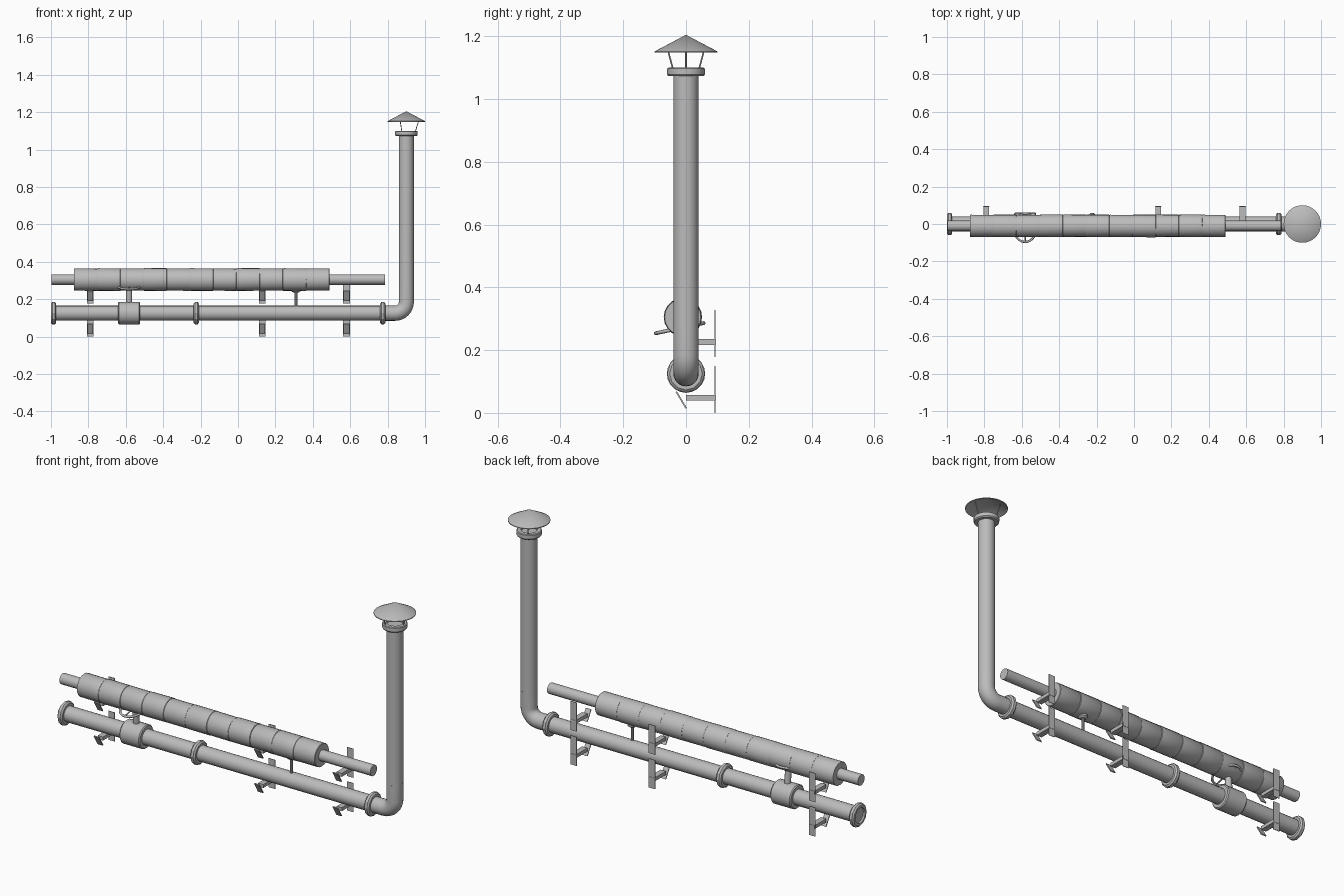
import bpy, bmesh, math, random
from mathutils import Vector, Matrix

if "Cube" in bpy.data.objects:
    bpy.data.objects.remove(bpy.data.objects["Cube"])

random.seed(4)
metal = bpy.data.materials.new("galvanised_grey")
metal.diffuse_color = (0.5, 0.5, 0.5, 1)
metal.use_nodes = True
metal.node_tree.nodes["Principled BSDF"].inputs["Base Color"].default_value = metal.diffuse_color


def finish(name, bm, angle=35):
    bmesh.ops.recalc_face_normals(bm, faces=bm.faces)
    mesh = bpy.data.meshes.new(name)
    bm.to_mesh(mesh)
    bm.free()
    mesh.materials.append(metal)
    ob = bpy.data.objects.new(name, mesh)
    bpy.context.collection.objects.link(ob)
    bpy.ops.object.select_all(action='DESELECT')
    ob.select_set(True)
    bpy.context.view_layer.objects.active = ob
    bpy.ops.object.shade_smooth_by_angle(angle=math.radians(angle))
    return ob


def lathe(name, profile, origin, axis, sides=20, angle=35):
    """Turn (radius, distance) points around an axis; radius 0 closes the end."""
    bm = bmesh.new()
    rot = Vector(axis).to_track_quat('Z', 'Y')
    rings = []
    for r, t in profile:
        n = 1 if r == 0 else sides
        rings.append([bm.verts.new(Vector(origin) + rot @ Vector(
            (r * math.cos(2 * math.pi * i / sides), r * math.sin(2 * math.pi * i / sides), t)))
            for i in range(n)])
    for a, b in zip(rings, rings[1:]):
        for i in range(sides):
            j = (i + 1) % sides
            quad = [a[i % len(a)], a[j % len(a)], b[j % len(b)], b[i % len(b)]]
            bm.faces.new(list(dict.fromkeys(quad)))
    return finish(name, bm, angle)


def rod(name, a, b, r, sides=20):
    d = Vector(b) - Vector(a)
    return lathe(name, [(0, 0), (r, 0), (r, d.length), (0, d.length)], a, d, sides)


def box(name, centre, size, tilt=0):
    bm = bmesh.new()
    m = (Matrix.Translation(centre) @ Matrix.Rotation(tilt, 4, 'X')
         @ Matrix.Diagonal((*size, 1)))
    bmesh.ops.create_cube(bm, size=1, matrix=m)
    return finish(name, bm)


# Lower exhaust pipe, elbow and chimney
PZ, CX, R = 0.125, 0.90, 0.04
rod("lower_pipe", (-0.99, 0, PZ), (0.79, 0, PZ), R)
rod("chimney_pipe", (CX, 0, 0.27), (CX, 0, 1.09), R)

bend = 0.06
path = [(0.78, PZ, 0)]
for k in range(9):
    a = math.pi / 2 * k / 8
    path.append((CX - bend + bend * math.sin(a), PZ + bend - bend * math.cos(a), a))
path.append((CX, 0.27, math.pi / 2))
bm = bmesh.new()
rings = []
for x, z, a in path:
    ring = []
    for i in range(20):
        t = 2 * math.pi * i / 20
        off = R * 1.01 * math.cos(t)
        ring.append(bm.verts.new((x - off * math.sin(a), R * 1.01 * math.sin(t), z + off * math.cos(a))))
    rings.append(ring)
for a, b in zip(rings, rings[1:]):
    for i in range(20):
        bm.faces.new((a[i], a[(i + 1) % 20], b[(i + 1) % 20], b[i]))
finish("elbow", bm)

# Flanges with chamfered rims; the end one has a recessed face
rim = [(0.035, 0), (0.052, 0), (0.06, 0.007), (0.06, 0.021), (0.052, 0.028), (0.035, 0.028)]
lathe("end_flange", [(0, 0.01), (0.04, 0.01), (0.04, 0)] + rim[1:], (-1, 0, PZ), (1, 0, 0), 12, 25)
for x in (-0.237, 0.76):
    lathe("pipe_flange", rim, (x, 0, PZ), (1, 0, 0), 12, 25)

# Chimney collar, cap struts and conical rain cap
lathe("chimney_collar", [(0.038, 1.073), (0.056, 1.073), (0.06, 1.078), (0.06, 1.097),
                         (0.056, 1.1), (0.038, 1.1)], (CX, 0, 0), (0, 0, 1), 24)
for k in range(3):
    a = 2 * math.pi * k / 3
    c, s = math.cos(a), math.sin(a)
    rod("cap_strut", (CX + 0.046 * c, 0.046 * s, 1.09), (CX + 0.068 * c, 0.068 * s, 1.16), 0.0025, 6)
lathe("rain_cap", [(0, 1.205), (0.1, 1.152), (0.1, 1.148), (0, 1.197)], (CX, 0, 0), (0, 0, 1), 32)

# Valve: body, stem and tilted handwheel
VX = -0.582
lathe("valve_body", [(0.036, 0), (0.056, 0), (0.061, 0.005), (0.061, 0.112), (0.056, 0.117), (0.036, 0.117)],
      (VX - 0.0585, 0, PZ), (1, 0, 0), 20)
rod("valve_stem", (VX, 0, 0.17), (VX, -0.01, 0.27), 0.016, 14)
tilt = Matrix.Translation((VX, -0.02, 0.27)) @ Matrix.Rotation(math.radians(12), 4, 'X')
bm = bmesh.new()
rings = []
for i in range(24):
    a = 2 * math.pi * i / 24
    rings.append([bm.verts.new(tilt @ Vector((
        (0.061 + 0.006 * math.cos(b)) * math.cos(a),
        (0.078 + 0.006 * math.cos(b)) * math.sin(a), 0.006 * math.sin(b))))
        for b in [2 * math.pi * j / 8 for j in range(8)]])
for i in range(24):
    p, q = rings[i], rings[(i + 1) % 24]
    for j in range(8):
        bm.faces.new((p[j], q[j], q[(j + 1) % 8], p[(j + 1) % 8]))
finish("handwheel_rim", bm, 60)
for v in (Vector((0.061, 0, 0)), Vector((0, 0.078, 0))):
    rod("handwheel_spoke", tilt @ v, tilt @ -v, 0.004, 6)

# Upper pipe with slightly crooked wrapped insulation sections
UY, UZ = -0.01, 0.305
rod("upper_pipe", (-0.998, UY, UZ), (0.785, UY, UZ), 0.028, 16)
count, start, length = 11, -0.877, 1.365
step = length / count
for k in range(count):
    r = 0.0595 + (k % 2) * 0.001
    axis = (1, random.uniform(-0.008, 0.008), random.uniform(-0.008, 0.008))
    lathe("insulation_section", [(0.026, 0), (r - 0.002, 0), (r, 0.003), (r, step - 0.001),
                                 (r - 0.002, step + 0.001), (0.026, step + 0.001)],
          (start + k * step, UY, UZ), axis, 20)

# Small connecting drain between the two pipes
rod("drain_pipe", (0.31, -0.003, 0.155), (0.31, -0.003, 0.25), 0.007, 10)
lathe("drain_flange", [(0, 0.235), (0.014, 0.235), (0.024, 0.243), (0.024, 0.252), (0, 0.252)],
      (0.31, -0.003, 0), (0, 0, 1), 12)

# Wall brackets: plate, arm and tilted clip, one set per pipe
for x in (-0.79, 0.13, 0.58):
    for z in (0, 0.178):
        box("bracket_plate", (x, 0.0925, 0.075 + z), (0.036, 0.003, 0.15))
        box("bracket_arm", (x, 0.048, 0.048 + z), (0.03, 0.095, 0.018))
        box("bracket_clip", (x, -0.015, 0.041 + z), (0.03, 0.005, 0.062), math.radians(31))
